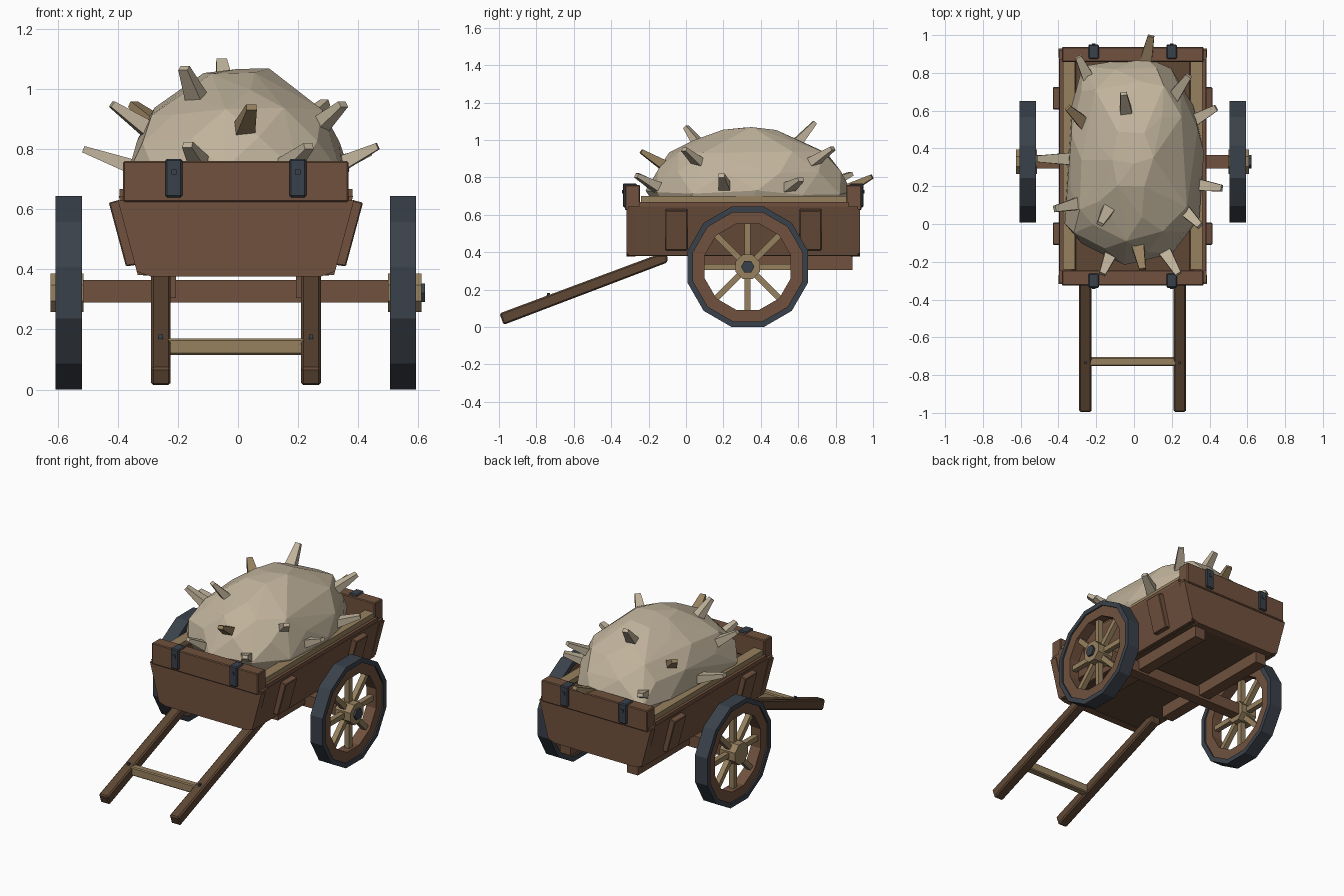
import bpy, bmesh, math, random
from mathutils import Vector

if "Cube" in bpy.data.objects:
    bpy.data.objects.remove(bpy.data.objects["Cube"])

random.seed(4)
CX = -0.007            # the cart's mirror plane
WY, WZ = 0.33, 0.322   # wheel centre


def material(name, rgb):
    m = bpy.data.materials.new(name)
    m.diffuse_color = (*rgb, 1)
    m.use_nodes = True
    m.node_tree.nodes["Principled BSDF"].inputs["Base Color"].default_value = m.diffuse_color
    return m


BROWN = material("brown wood", (0.160, 0.083, 0.048))
DARK = material("dark brown wood", (0.115, 0.064, 0.035))
TAN = material("tan wood", (0.31, 0.22, 0.115))
IRON = material("dark iron", (0.042, 0.053, 0.068))
CLOTH = material("beige load", (0.53, 0.45, 0.33))


def finish(name, bm, mat, bevel=0):
    bmesh.ops.recalc_face_normals(bm, faces=bm.faces[:])
    me = bpy.data.meshes.new(name)
    bm.to_mesh(me)
    bm.free()
    me.materials.append(mat)
    ob = bpy.data.objects.new(name, me)
    bpy.context.collection.objects.link(ob)
    if bevel:
        mod = ob.modifiers.new("bevel", 'BEVEL')
        mod.width, mod.segments = bevel, 1
    return ob


def prism(name, pts, axis, a, b, mat, bevel=0):
    """Extrude a profile: axis 'y' takes (x, z) points, axis 'x' takes (y, z) points."""
    bm = bmesh.new()

    def put(p, t):
        return bm.verts.new((p[0] + CX, t, p[1]) if axis == 'y' else (t + CX, p[0], p[1]))
    lo, hi = [put(p, a) for p in pts], [put(p, b) for p in pts]
    n = len(pts)
    bm.faces.new(lo)
    bm.faces.new(hi)
    for i in range(n):
        bm.faces.new((lo[i], lo[(i + 1) % n], hi[(i + 1) % n], hi[i]))
    return finish(name, bm, mat, bevel)


def box(name, x, y, z, mat, bevel=0):
    return prism(name, [(x[0], z[0]), (x[1], z[0]), (x[1], z[1]), (x[0], z[1])],
                 'y', y[0], y[1], mat, bevel)


def circle(r, n, turn=0.5):
    return [(WY + r * math.cos((i + turn) * math.tau / n),
             WZ + r * math.sin((i + turn) * math.tau / n)) for i in range(n)]


def ring(name, r_in, r_out, x0, x1, mat):
    bm = bmesh.new()
    loops = [[bm.verts.new((x + CX, *p)) for p in circle(r, 12)]
             for x, r in ((x0, r_in), (x0, r_out), (x1, r_out), (x1, r_in))]
    for k in range(4):
        p, q = loops[k], loops[(k + 1) % 4]
        for i in range(12):
            j = (i + 1) % 12
            bm.faces.new((p[i], p[j], q[j], q[i]))
    return finish(name, bm, mat)


# Cart floor and axle
box("floor", (-0.31, 0.31), (-0.30, 0.91), (0.38, 0.42), DARK)
box("axle", (-0.52, 0.52), (0.295, 0.365), (0.29, 0.365), BROWN)

for s, side in ((-1, "left"), (1, "right")):
    def mir(pts):
        return [(s * x, z) for x, z in pts]

    def span(a, b):
        return tuple(sorted((s * a, s * b)))

    # Sloping side wall, rails and cleats
    prism(side + "_wall", mir([(0.390, 0.645), (0.327, 0.382), (0.292, 0.382), (0.352, 0.645)]),
          'y', -0.31, 0.92, BROWN)
    box(side + "_lower_rail", span(0.32, 0.388), (-0.25, 0.87), (0.64, 0.668), BROWN)
    box(side + "_top_rail", span(0.305, 0.37), (-0.24, 0.865), (0.668, 0.70), TAN)
    for k, y in enumerate((-0.11, 0.607)):
        prism(f"{side}_cleat_{k}", mir([(0.423, 0.622), (0.366, 0.41), (0.33, 0.415), (0.385, 0.632)]),
              'y', y, y + 0.117, BROWN, 0.004)

    # Under beam and sloping pull handle with peg
    box(side + "_under_beam", span(0.20, 0.275), (0.02, 0.89), (0.305, 0.382), BROWN)
    prism(side + "_handle", [(-0.997, 0.073), (-0.975, 0.012), (-0.10, 0.345), (-0.10, 0.385), (-0.16, 0.385)],
          'x', *span(0.217, 0.283), DARK, 0.008)
    box(side + "_peg", span(0.243, 0.257), (-0.742, -0.728), (0.14, 0.183), IRON)

    # Wheel: tyre, rim, spokes, hub
    ring(side + "_tyre", 0.302, 0.333, *span(0.513, 0.60), IRON)
    ring(side + "_rim", 0.238, 0.304, *span(0.522, 0.591), BROWN)
    prism(side + "_hub", circle(0.07, 8), 'x', *span(0.507, 0.617), TAN)
    for k in range(8):
        a = k * math.pi / 4
        u, v = Vector((math.cos(a), math.sin(a))), Vector((-math.sin(a), math.cos(a)))
        c = Vector((WY, WZ))
        pts = [c + u * r + v * w for r, w in ((0.05, -0.016), (0.25, -0.016), (0.25, 0.016), (0.05, 0.016))]
        prism(f"{side}_spoke_{k}", pts, 'x', *span(0.54, 0.573), TAN)

# Nut on the right hub only
prism("hub_nut", circle(0.036, 6, 0), 'x', 0.60, 0.63, IRON)

# Crossbar between the handles
box("handle_crossbar", (-0.23, 0.23), (-0.752, -0.705), (0.115, 0.17), TAN, 0.006)

# End panels, top boards and iron straps
panel = [(-0.393, 0.63), (-0.33, 0.393), (-0.285, 0.377), (0.285, 0.377), (0.33, 0.393), (0.393, 0.63)]
for end, f in (("front", lambda y: y), ("back", lambda y: 0.612 - y)):
    def ys(a, b):
        return tuple(sorted((f(a), f(b))))
    prism(end + "_panel", panel, 'y', *ys(-0.318, -0.27), BROWN)
    box(end + "_board", (-0.375, 0.375), ys(-0.326, -0.245), (0.625, 0.76), BROWN, 0.005)
    for s, side in ((-1, "left"), (1, "right")):
        x = tuple(sorted((s * 0.178, s * 0.235)))
        box(f"{end}_{side}_strap", x, ys(-0.338, -0.262), (0.64, 0.768), IRON, 0.006)
        box(f"{end}_{side}_bolt", (s * 0.206 - 0.009, s * 0.206 + 0.009),
            ys(-0.343, -0.33), (0.715, 0.733), IRON)

# Faceted load: hull around scaled copies of its plan outline
outline = [Vector(p) for p in (
    (-0.27, 0.83), (0.055, 0.89), (0.20, 0.83), (0.32, 0.63), (0.365, 0.38), (0.35, 0.03),
    (0.20, -0.15), (-0.05, -0.21), (-0.28, -0.11), (-0.37, 0.0), (-0.36, 0.34), (-0.325, 0.63))]
mid = Vector((-0.005, 0.34))
levels = ((0.50, 0.78), (0.72, 0.99), (0.835, 0.955), (0.925, 0.78), (1.0, 0.57), (1.055, 0.30))
bm = bmesh.new()
for k, (z, f) in enumerate(levels):
    for i, p in enumerate(outline):
        q = p.lerp(outline[(i + 1) % 12], 0.5) if k % 2 == 0 else p
        if k > 3 and i % 2:
            continue
        q = mid + (q - mid) * f * random.uniform(0.96, 1.03)
        bm.verts.new((q.x, q.y, z + random.uniform(-0.016, 0.014)))
bm.verts.new((0.0, 0.32, 1.067))
hull = bmesh.ops.convex_hull(bm, input=bm.verts[:])
bmesh.ops.delete(bm, geom=[v for v in hull["geom_interior"] if isinstance(v, bmesh.types.BMVert)],
                 context='VERTS')
finish("load", bm, CLOTH)

# Tapered stubs poking from the load: (base, tip, material)
stubs = [
    ((-0.13, 0.09, 0.95), (-0.18, 0.0, 1.07), CLOTH),
    ((-0.04, 0.58, 0.97), (-0.055, 0.69, 1.095), CLOTH),
    ((-0.29, 0.11, 0.86), (-0.42, 0.08, 0.95), CLOTH),
    ((0.25, 0.09, 0.86), (0.35, -0.01, 0.95), CLOTH),
    ((-0.32, 0.345, 0.73), (-0.515, 0.345, 0.80), CLOTH),
    ((0.32, 0.21, 0.74), (0.465, 0.19, 0.81), CLOTH),
    ((0.30, 0.54, 0.74), (0.435, 0.615, 0.79), CLOTH),
    ((0.20, 0.66, 0.87), (0.29, 0.785, 0.955), CLOTH),
    ((-0.23, 0.75, 0.76), (-0.295, 0.885, 0.82), CLOTH),
    ((-0.26, 0.53, 0.87), (-0.35, 0.615, 0.95), TAN),
    ((0.06, 0.85, 0.73), (0.09, 0.995, 0.805), TAN),
    ((-0.12, -0.15, 0.74), (-0.168, -0.265, 0.815), CLOTH),
    ((0.02, -0.11, 0.86), (0.045, -0.24, 0.94), TAN),
    ((0.16, -0.14, 0.74), (0.235, -0.265, 0.81), CLOTH)]
for k, (base, tip, mat) in enumerate(stubs):
    base, tip = Vector(base), Vector(tip)
    d = (tip - base).normalized()
    u = d.cross(Vector((0, 0, 1))).normalized()
    v = d.cross(u)
    bm = bmesh.new()
    bmesh.ops.create_cube(bm, size=1)
    for p in bm.verts:
        w = (0.068, 0.055) if p.co.z < 0 else (0.034, 0.022)
        p.co = (base if p.co.z < 0 else tip) + u * p.co.x * w[0] + v * p.co.y * w[1]
    finish(f"load_stub_{k}", bm, mat)
